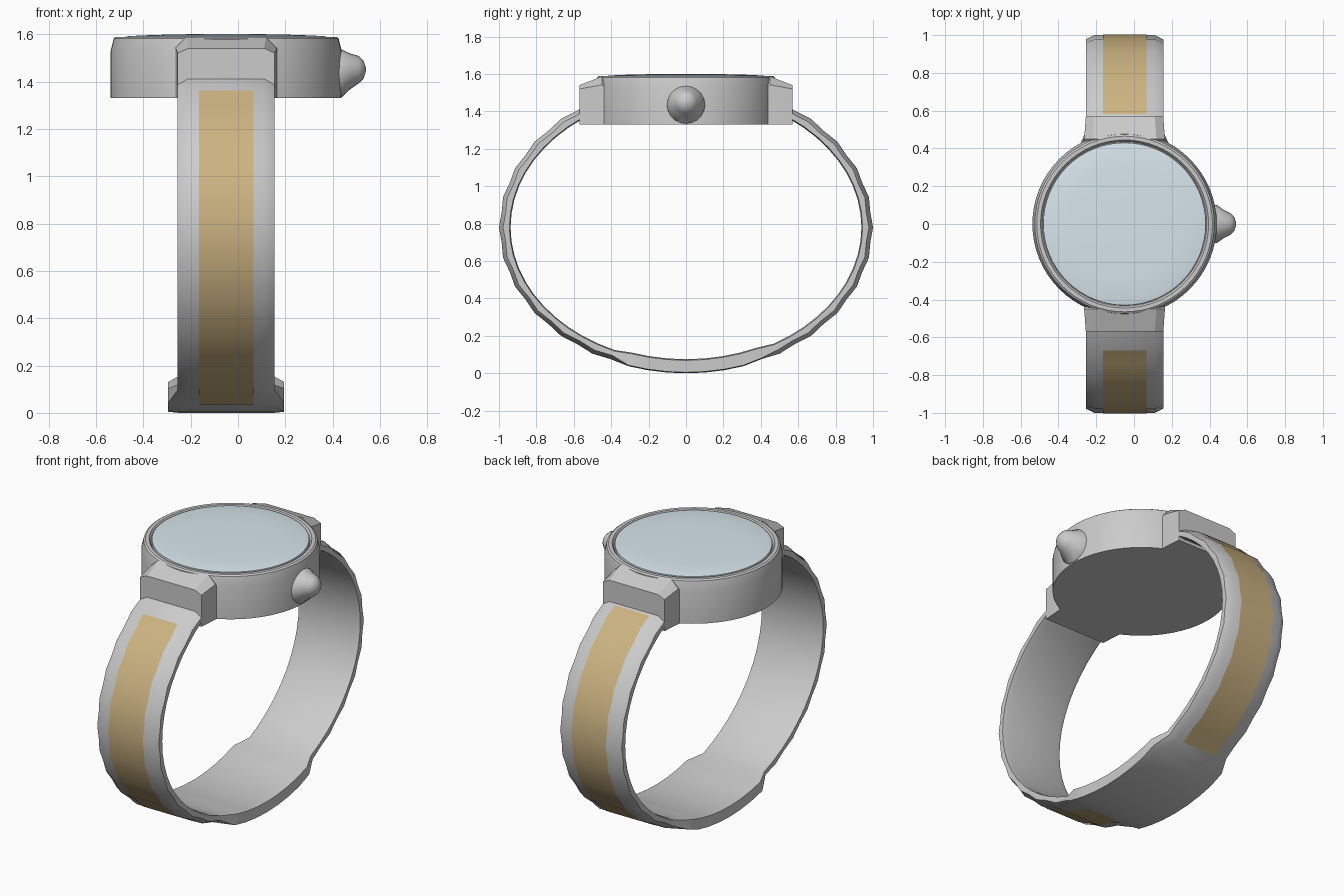
import bpy, bmesh
from math import sin, cos, pi, radians

if "Cube" in bpy.data.objects:
    bpy.data.objects.remove(bpy.data.objects["Cube"])

CX = -0.05      # watch axis
CZ = 0.78       # strap ellipse centre height


def material(name, col):
    m = bpy.data.materials.new(name)
    m.diffuse_color = (*col, 1)
    m.use_nodes = True
    m.node_tree.nodes["Principled BSDF"].inputs["Base Color"].default_value = m.diffuse_color
    return m


def loft(name, rings, closed=True, caps=True, mat=None, angle=35):
    """Skin a list of equal-length rings of points."""
    bm = bmesh.new()
    vs = [[bm.verts.new(p) for p in r] for r in rings]
    n = len(rings[0])
    for a, b in zip(vs, vs[1:]):
        for i in range(n if closed else n - 1):
            j = (i + 1) % n
            bm.faces.new((a[i], a[j], b[j], b[i]))
    if caps:
        bm.faces.new(vs[0])
        bm.faces.new(vs[-1])
    if closed:
        bmesh.ops.recalc_face_normals(bm, faces=bm.faces)
    me = bpy.data.meshes.new(name)
    bm.to_mesh(me)
    bm.free()
    ob = bpy.data.objects.new(name, me)
    bpy.context.collection.objects.link(ob)
    if mat:
        me.materials.append(mat)
    bpy.ops.object.select_all(action='DESELECT')
    ob.select_set(True)
    bpy.context.view_layer.objects.active = ob
    bpy.ops.object.shade_smooth_by_angle(angle=radians(angle))
    return ob


def lathe_z(name, prof, n=64, mat=None):
    return loft(name, [[(CX + r * cos(2 * pi * i / n), r * sin(2 * pi * i / n), z)
                        for i in range(n)] for r, z in prof], mat=mat)


glass = material("glass_blue", (0.68, 0.79, 0.84))
tan = material("strap_tan", (0.60, 0.45, 0.22))

# Case with bevelled rim and shallow recess, then the domed glass
lathe_z("case", [(0.488, 1.33), (0.488, 1.53), (0.475, 1.582), (0.465, 1.589),
                 (0.445, 1.589), (0.435, 1.575)])
lathe_z("glass", [(0.432, 1.572), (0.43, 1.588), (0.41, 1.592), (0.3, 1.597),
                  (0.15, 1.6), (0.03, 1.6)], mat=glass)

# Crown: rounded cone on the right side
n = 20
loft("crown", [[(x, r * cos(2 * pi * i / n), zc + r * sin(2 * pi * i / n)) for i in range(n)]
               for x, r, zc in [(0.40, 0.105, 1.435), (0.44, 0.10, 1.435), (0.475, 0.075, 1.443),
                                (0.51, 0.058, 1.45), (0.53, 0.038, 1.45), (0.54, 0.01, 1.45)]])

# Lugs joining the case to the strap
for side, s in (("front", -1), ("back", 1)):
    rings = []
    for y, w, top, ch in [(0.36, 0.21, 1.51, 0.04), (0.45, 0.214, 1.587, 0.045),
                          (0.57, 0.205, 1.54, 0.02)]:
        rings.append([(CX + x, s * y, z) for x, z in
                      [(-w, 1.33), (-w, top - ch), (-w + 0.045, top),
                       (w - 0.045, top), (w, top - ch), (w, 1.33)]])
    loft(side + "_lug", rings, angle=20)


def on_strap(phi, x, depth):
    """Point on the strap; phi is measured from the bottom, depth inwards."""
    a = radians(phi)
    return (CX + x, (1 - depth) * sin(a), CZ - (0.78 - depth) * cos(a))


def wave(phi):
    return 0.009 if (phi // 6) % 2 == 0 and abs(phi) > 12 else 0.0


# Strap: gently rippled band that widens into a clasp at the bottom
rings = []
for phi in range(-150, 151, 6):
    clasp = -18 <= phi <= 24
    w = 0.245 if clasp else 0.205
    t = 0.075 if clasp else 0.062
    o = wave(phi)
    e = o + (0.005 if clasp else 0.022)
    rings.append([on_strap(phi, x, d) for x, d in
                  [(-w, t - 0.006), (-w, e), (-w + 0.045, o), (w - 0.045, o),
                   (w, e), (w, t - 0.006), (w - 0.03, t), (-w + 0.03, t)]])
loft("strap", rings, angle=50)

# Coloured inlays along the outside of both strap halves
for side, lo, hi in (("front", -138, -18), ("back", 30, 144)):
    loft(side + "_inlay",
         [[on_strap(p, x, wave(p) - 0.002) for x in (-0.115, 0.115)]
          for p in range(lo, hi + 1, 6)],
         closed=False, caps=False, mat=tan, angle=50)
